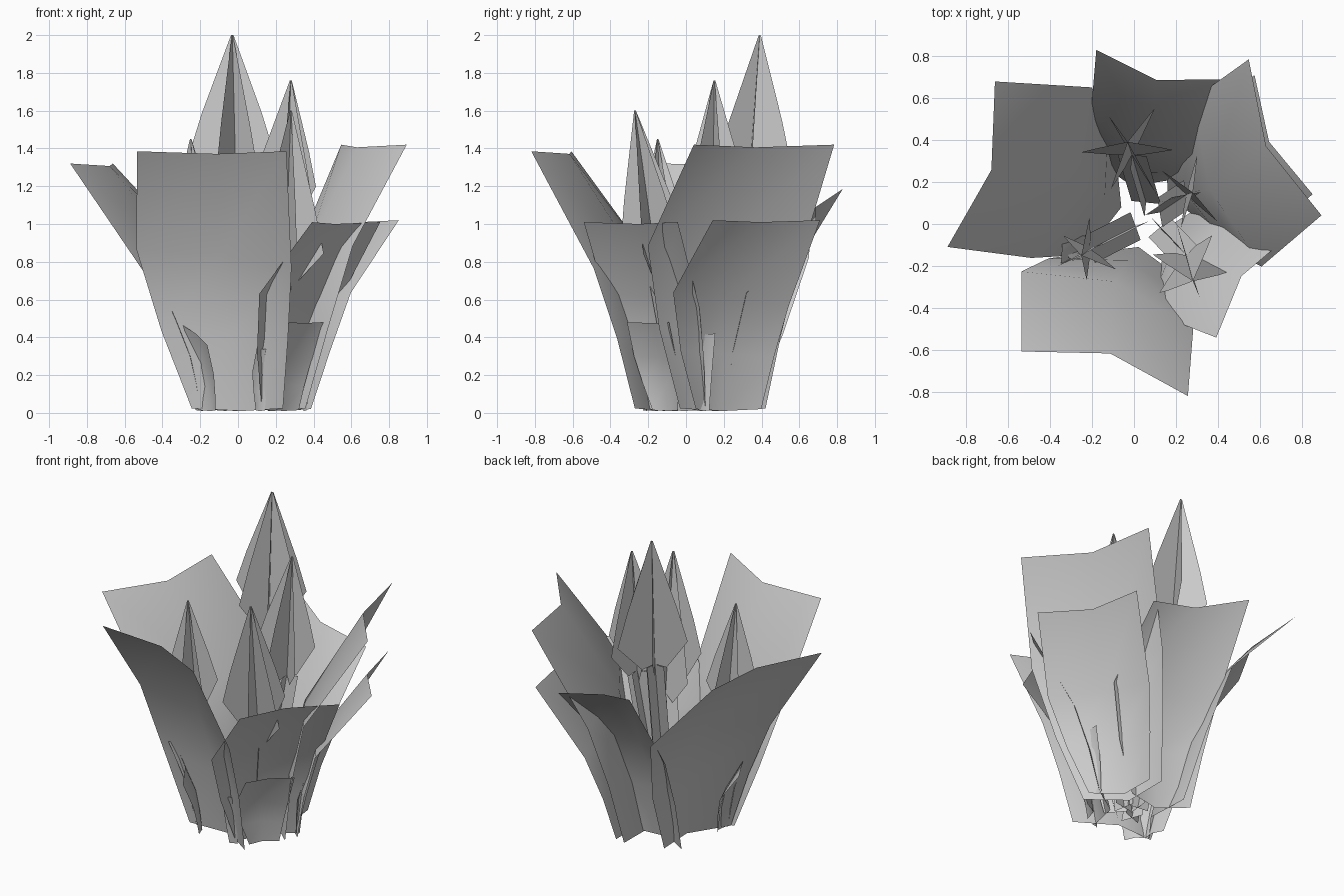
import bpy, math
from mathutils import Vector

if "Cube" in bpy.data.objects:
    bpy.data.objects.remove(bpy.data.objects["Cube"])

def make(name, verts, faces, smooth):
    me = bpy.data.meshes.new(name)
    me.from_pydata(verts, [], faces)
    me.update()
    ob = bpy.data.objects.new(name, me)
    bpy.context.collection.objects.link(ob)
    for p in me.polygons:
        p.use_smooth = smooth
    return ob

# Leaf template rows: (outward fraction, sideways, height) for left, fold, right
ROWS = [
    ((0.00, -0.25, 0.01), (0.00, 0.00, 0.00), (0.00, 0.25, 0.01)),
    ((0.12, -0.40, 0.31), (0.14, -0.03, 0.30), (0.16, 0.30, 0.28)),
    ((0.30, -0.51, 0.62), (0.36, -0.07, 0.60), (0.38, 0.35, 0.55)),
    ((1.00, -0.41, 1.00), (1.00, 0.00, 0.99), (1.00, 0.41, 1.00)),
]

def leaf(name, angle, shift, r_base, r_top, width, height, tilt=0.0):
    a = math.radians(angle)
    out, side = Vector((math.cos(a), math.sin(a), 0)), Vector((-math.sin(a), math.cos(a), 0))
    verts = []
    for row in ROWS:
        for col, (f, t, z) in enumerate(row):
            r = r_base + (r_top - r_base) * f - (0.1 * width if col == 1 else 0)
            zz = 0.01 + (height - 0.01) * z + tilt * z * (col - 1)
            verts.append(out * r + side * (shift + t * width) + Vector((0, 0, zz)))
    faces = [(r * 3 + c, r * 3 + c + 1, r * 3 + c + 4, r * 3 + c + 3)
             for r in range(3) for c in range(2)]
    return make(name, verts, faces, True)

# Three tall leaves, three medium leaves
leaf("tall_leaf_front", 255, 0.05, 0.20, 0.725, 1.0, 1.385)
leaf("tall_leaf_left", 164, -0.06, 0.18, 0.824, 1.0, 1.32)
leaf("tall_leaf_right", 25, 0.07, 0.31, 0.827, 1.0, 1.42)
leaf("medium_leaf_right", 26, 0.07, 0.37, 0.827, 0.77, 1.02)
leaf("medium_leaf_back", 77, 0.05, 0.25, 0.768, 0.76, 1.10, 0.085)
leaf("medium_leaf_front", -36, 0.10, 0.22, 0.635, 0.75, 1.01)

# Small leaves around the base
leaf("small_leaf_front_right", -41, 0.09, 0.27, 0.41, 0.36, 0.48)
leaf("small_leaf_front_left", 222, 0.02, 0.24, 0.34, 0.28, 0.42, -0.06)
leaf("small_leaf_left", 190, 0.03, 0.22, 0.38, 0.28, 0.49, 0.05)
leaf("small_leaf_right", 12, 0.02, 0.37, 0.44, 0.11, 0.42)
leaf("small_leaf_front", 287, 0.05, 0.24, 0.31, 0.1, 0.34)

# Flower bud: crossed pointed petal cards (half width, height fraction)
PETAL = ((0.35, 0.0), (1.0, 0.26), (0.72, 0.50), (0.03, 1.0))

def bud(name, centre, tip, length, radius, spin):
    tip = Vector(tip)
    base = Vector((centre[0], centre[1], tip.z - length))
    verts, faces = [], []
    n = 6
    for i in range(n):
        a = math.radians(spin) + i * math.tau / n
        out, side = Vector((math.cos(a), math.sin(a), 0)), Vector((-math.sin(a), math.cos(a), 0))
        k = len(verts)
        size = radius * (1.0 if i % 2 else 0.85)
        for w, f in PETAL:
            axis = base.lerp(tip, f)
            drop = Vector((0, 0, -0.06 * w * (i % 3)))
            verts += [axis, axis + out * w * size + side * 0.12 * w * radius + drop]
        faces += [(k + 2 * j, k + 2 * j + 1, k + 2 * j + 3, k + 2 * j + 2)
                  for j in range(len(PETAL) - 1)]
    make(name, verts, faces, False)
    # Stalk of two crossed strips
    foot = Vector((0.06 + base.x * 0.25, 0.02 + base.y * 0.25, 0.02))
    verts, faces = [], []
    for i in range(2):
        a = math.radians(spin + 90 * i)
        d = Vector((math.cos(a), math.sin(a), 0)) * 0.07
        k = len(verts)
        verts += [foot - d, foot + d, base + d, base - d]
        faces.append((k, k + 1, k + 2, k + 3))
    make(name + "_stalk", verts, faces, False)

bud("bud_back", (-0.01, 0.33), (-0.03, 0.39, 2.0), 0.82, 0.235, -6)
bud("bud_right", (0.25, 0.14), (0.28, 0.15, 1.76), 0.76, 0.19, 10)
bud("bud_front", (0.25, -0.15), (0.28, -0.27, 1.60), 0.86, 0.20, 40)
bud("bud_left", (-0.21, -0.12), (-0.25, -0.15, 1.45), 0.68, 0.16, 20)
